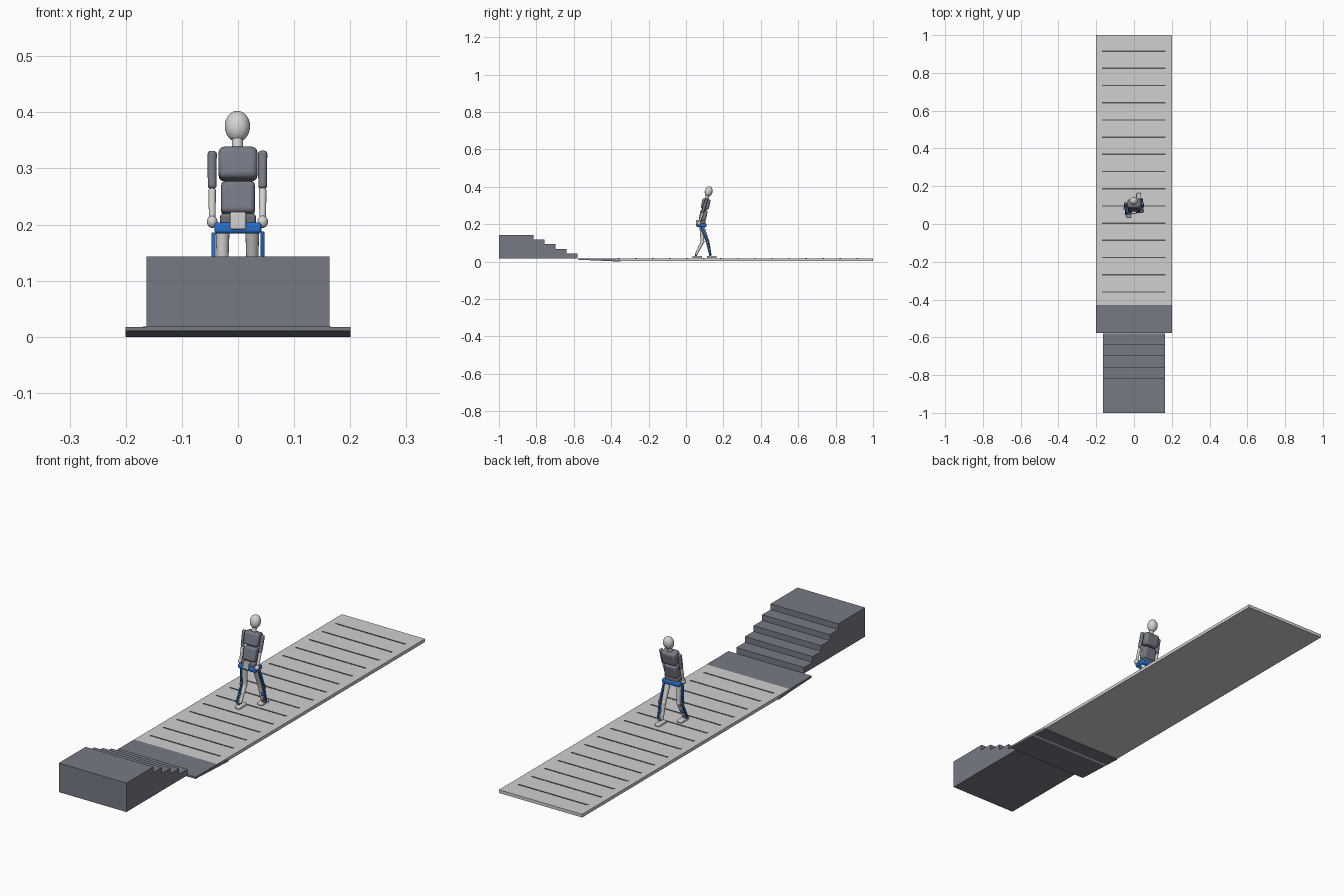
import bpy, bmesh, math
from mathutils import Vector, Matrix

if "Cube" in bpy.data.objects:
    bpy.data.objects.remove(bpy.data.objects["Cube"])


def material(name, rgb):
    m = bpy.data.materials.new(name)
    m.diffuse_color = (*rgb, 1)
    m.use_nodes = True
    m.node_tree.nodes["Principled BSDF"].inputs["Base Color"].default_value = m.diffuse_color
    return m


SLATE = material("slate grey", (0.18, 0.195, 0.235))
PALE = material("pale grey", (0.63, 0.63, 0.63))
STRIPE = material("dark stripe", (0.085, 0.095, 0.115))
SHELL = material("body white", (0.66, 0.65, 0.63))
BLUE = material("brace blue", (0.02, 0.16, 0.62))
GREY = material("joint grey", (0.16, 0.165, 0.18))


def finish(name, bm, mat, bevel=0, segments=3, smooth=False):
    bmesh.ops.recalc_face_normals(bm, faces=bm.faces)
    me = bpy.data.meshes.new(name)
    bm.to_mesh(me)
    bm.free()
    me.materials.append(mat)
    ob = bpy.data.objects.new(name, me)
    bpy.context.collection.objects.link(ob)
    if bevel:
        b = ob.modifiers.new("rounded", 'BEVEL')
        b.width, b.segments, b.limit_method = bevel, segments, 'ANGLE'
    if bevel or smooth:
        bpy.ops.object.select_all(action='DESELECT')
        ob.select_set(True)
        bpy.context.view_layer.objects.active = ob
        bpy.ops.object.shade_smooth_by_angle(angle=math.radians(40))
    return ob


def box(name, center, size, mat, bevel=0, tilt=0):
    bm = bmesh.new()
    M = (Matrix.Translation(center) @ Matrix.Rotation(math.radians(tilt), 4, 'X')
         @ Matrix.Diagonal((*size, 1)))
    bmesh.ops.create_cube(bm, size=1, matrix=M)
    return finish(name, bm, mat, bevel)


def profile(name, pts, half_width, mat):
    """Extrude a closed (y, z) outline across x."""
    bm = bmesh.new()
    face = bm.faces.new([bm.verts.new((-half_width, y, z)) for y, z in pts])
    ext = bmesh.ops.extrude_face_region(bm, geom=[face])
    verts = [v for v in ext["geom"] if isinstance(v, bmesh.types.BMVert)]
    bmesh.ops.translate(bm, verts=verts, vec=(2 * half_width, 0, 0))
    return finish(name, bm, mat)


def between(a, b):
    a, b = Vector(a), Vector(b)
    q = (b - a).to_track_quat('Z', 'Y').to_matrix().to_4x4()
    return Matrix.Translation((a + b) / 2) @ q, (b - a).length


def limb(name, a, b, r1, r2, mat, bevel=0.004):
    M, length = between(a, b)
    bm = bmesh.new()
    bmesh.ops.create_cone(bm, cap_ends=True, segments=16, radius1=r1,
                          radius2=r2, depth=length, matrix=M)
    return finish(name, bm, mat, bevel, 3, True)


def strut(name, a, b, width, depth, mat):
    M, length = between(a, b)
    bm = bmesh.new()
    bmesh.ops.create_cube(bm, size=1, matrix=M @ Matrix.Diagonal((width, depth, length, 1)))
    return finish(name, bm, mat, 0.0015, 2)


def ball(name, center, radii, mat, tilt=0):
    bm = bmesh.new()
    M = (Matrix.Translation(center) @ Matrix.Rotation(math.radians(tilt), 4, 'X')
         @ Matrix.Diagonal((*radii, 1)))
    bmesh.ops.create_uvsphere(bm, u_segments=24, v_segments=16, radius=1, matrix=M)
    return finish(name, bm, mat, smooth=True)


# walkway, entry ramp and cross stripes
box("walkway", (0, 0.285, 0.010), (0.4, 1.43, 0.014), PALE)
profile("entry_ramp", [(-0.578, 0.010), (-0.578, 0.0175), (-0.43, 0.0172),
                       (-0.35, 0.010), (-0.35, 0.0)], 0.2005, SLATE)
for i in range(15):
    box("stripe", (-0.002, -0.36 + i * 0.0911, 0.0173), (0.335, 0.007, 0.0018), STRIPE)

# stair block with five steps
outline = [(-1.0, 0.017), (-1.0, 0.143)]
for i in range(5):
    y, z = -0.815 + i * 0.059, 0.143 - i * 0.025
    outline += [(y, z), (y, z - 0.025 if i < 4 else 0.017)]
profile("stairs", outline, 0.163, SLATE)

# head, neck and torso, leaning forward
LEAN = -12
ball("head", (-0.001, 0.121, 0.375), (0.0225, 0.021, 0.028), SHELL, LEAN)
limb("neck", (-0.001, 0.109, 0.33), (-0.001, 0.116, 0.356), 0.010, 0.010, SHELL, 0.001)
box("chest", (0, 0.105, 0.308), (0.069, 0.044, 0.058), SLATE, 0.010, LEAN)
box("abdomen", (0, 0.092, 0.247), (0.060, 0.038, 0.058), SLATE, 0.008, LEAN)
box("pelvis", (0, 0.084, 0.207), (0.064, 0.040, 0.026), GREY, 0.006)

# waist brace and back pack
box("waist_belt", (0, 0.083, 0.194), (0.084, 0.052, 0.020), BLUE, 0.006)
box("back_pack", (0, 0.060, 0.207), (0.028, 0.014, 0.031), SHELL, 0.003)

# arms
for s, swing in ((-1, 0.008), (1, -0.006)):
    x = s * 0.045 - 0.001
    shoulder = (x, 0.109, 0.331)
    elbow = (x, 0.093 + swing * 0.5, 0.264)
    wrist = (x, 0.077 + swing, 0.210)
    limb("upper_arm", elbow, shoulder, 0.0078, 0.0082, SLATE, 0.005)
    limb("forearm", wrist, elbow, 0.0058, 0.0068, SHELL, 0.003)
    ball("hand", (x, 0.075 + swing, 0.205), (0.0095, 0.0105, 0.011), SHELL)

# legs in mid stride, with outer brace struts: (side, knee, ankle, foot centre)
for s, knee, ankle, foot in ((-1, (0.088, 0.107), (0.053, 0.036), 0.060),
                             (1, (0.116, 0.105), (0.130, 0.036), 0.138)):
    x = s * 0.0265 - 0.001
    xo = s * 0.0435
    limb("thigh", (x, *knee), (x, 0.084, 0.192), 0.0095, 0.0125, SHELL, 0.003)
    ball("knee", (x, *knee), (0.0098, 0.0105, 0.0105), SHELL)
    limb("shin", (x, *ankle), (x, *knee), 0.0065, 0.0095, SHELL, 0.002)
    box("foot", (x, foot, 0.0245), (0.024, 0.052, 0.013), SHELL, 0.004)
    strut("thigh_strut", (xo, *knee), (xo, 0.084, 0.186), 0.007, 0.012, BLUE)
    strut("shin_strut", (xo, *ankle), (xo, *knee), 0.006, 0.010, BLUE)
    limb("knee_joint", (xo - 0.005, *knee), (xo + 0.005, *knee), 0.0085, 0.0085, GREY, 0.001)
    box("shin_cuff", (s * 0.034, ankle[0] * 0.55 + knee[0] * 0.45, 0.069),
        (0.020, 0.014, 0.012), BLUE, 0.002)
    box("ankle_bracket", (s * 0.036, ankle[0], 0.036), (0.016, 0.012, 0.010), GREY, 0.002)
